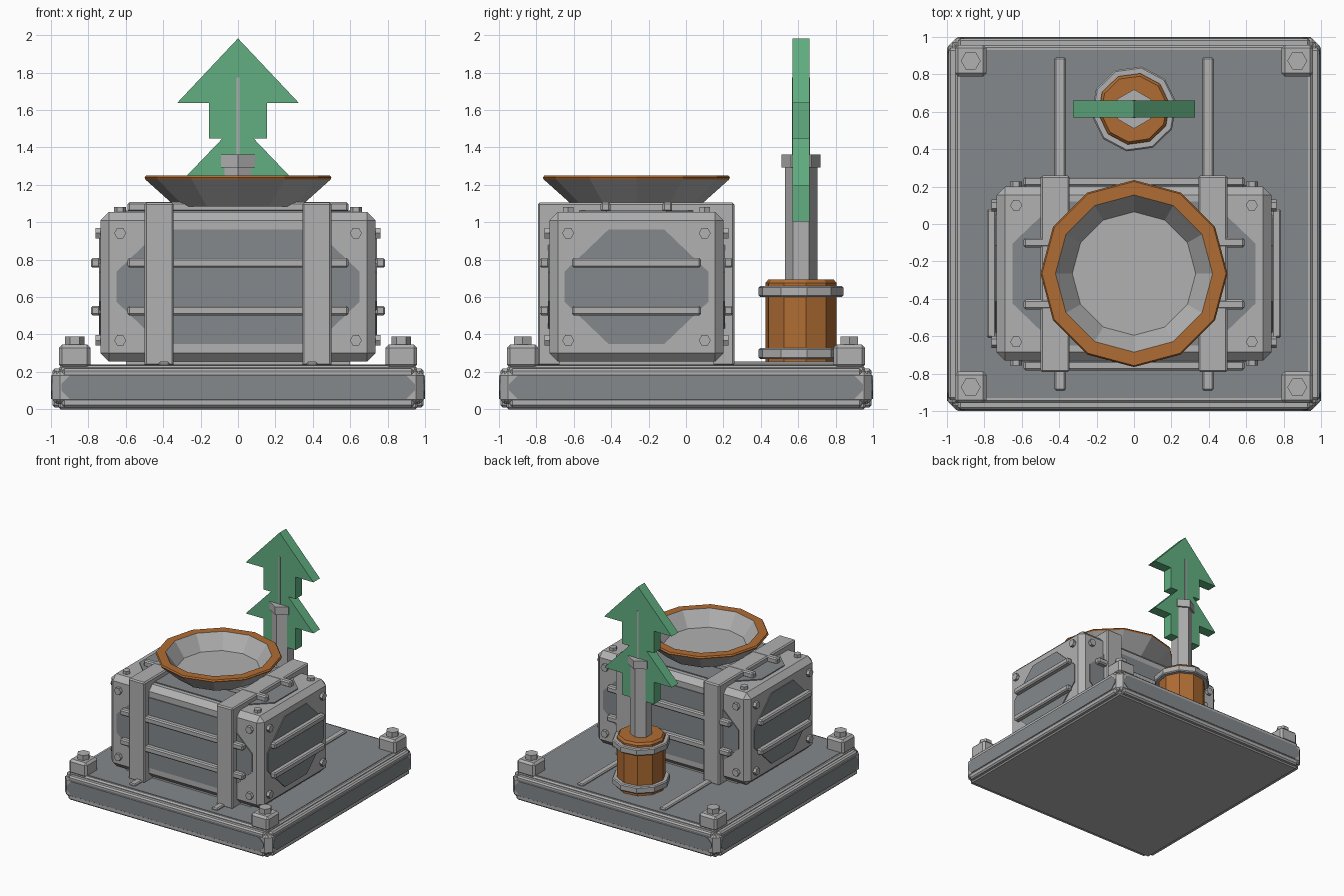
import bpy, bmesh, math
from mathutils import Matrix, Vector

if "Cube" in bpy.data.objects:
    bpy.data.objects.remove(bpy.data.objects["Cube"])


def mat(name, rgb):
    m = bpy.data.materials.new(name)
    m.diffuse_color = (*rgb, 1)
    m.use_nodes = True
    m.node_tree.nodes["Principled BSDF"].inputs["Base Color"].default_value = m.diffuse_color
    return m


GREY = mat("light grey", (0.44, 0.44, 0.44))
SLATE = mat("slate", (0.23, 0.25, 0.26))
ORANGE = mat("copper orange", (0.43, 0.15, 0.033))
GREEN = mat("green", (0.12, 0.43, 0.22))


def finish(bm, name, mats):
    bmesh.ops.recalc_face_normals(bm, faces=bm.faces)
    me = bpy.data.meshes.new(name)
    bm.to_mesh(me)
    bm.free()
    for m in mats:
        me.materials.append(m)
    ob = bpy.data.objects.new(name, me)
    bpy.context.collection.objects.link(ob)
    return ob


def box(name, lo, hi, m, bevel=0.0, mx=Matrix()):
    bm = bmesh.new()
    lo, hi = Vector(lo), Vector(hi)
    bmesh.ops.create_cube(bm, size=1, matrix=Matrix.Translation((lo + hi) / 2) @ Matrix.Diagonal((*(hi - lo), 1)))
    if bevel:
        bmesh.ops.bevel(bm, geom=bm.edges[:], offset=bevel, segments=1, affect='EDGES')
    bm.transform(mx)
    return finish(bm, name, [m])


def prism(name, pts, d0, d1, m, mx=Matrix()):
    """Extrude a 2D outline from depth d0 to d1 along local z."""
    bm = bmesh.new()
    f = bm.faces.new([bm.verts.new((x, y, d0)) for x, y in pts])
    r = bmesh.ops.extrude_face_region(bm, geom=[f])
    vs = [v for v in r["geom"] if isinstance(v, bmesh.types.BMVert)]
    bmesh.ops.translate(bm, verts=vs, vec=(0, 0, d1 - d0))
    bm.transform(mx)
    return finish(bm, name, [m])


def lathe(name, prof, n, mats, centre, turn=0.0, rule=None):
    """Revolve (radius, height) points; close first and last rings."""
    bm = bmesh.new()
    rings = [[bm.verts.new((centre[0] + r * math.cos(turn + math.tau * i / n),
                            centre[1] + r * math.sin(turn + math.tau * i / n), z))
              for i in range(n)] for r, z in prof]
    for k, (a, b) in enumerate(zip(rings, rings[1:])):
        for i in range(n):
            j = (i + 1) % n
            f = bm.faces.new((a[i], a[j], b[j], b[i]))
            f.material_index = rule(k) if rule else 0
    bm.faces.new(rings[0])
    bm.faces.new(rings[-1])
    return finish(bm, name, mats)


def cut_rect(w, h, cx, cy):
    return [(w, h - cy), (w - cx, h), (cx - w, h), (-w, h - cy),
            (-w, cy - h), (cx - w, -h), (w - cx, -h), (w, cy - h)]


def hexagon(cx, cy, r):
    return [(cx + r * math.cos(i * math.pi / 3), cy + r * math.sin(i * math.pi / 3)) for i in range(6)]


def side_matrix(i, centre):
    """Local x along the wall, y up, z outward; i = 0 is the front."""
    return Matrix.Translation(centre) @ Matrix.Rotation(i * math.pi / 2, 4, 'Z') @ Matrix.Rotation(math.pi / 2, 4, 'X')


# Base slab with dark deck and edge panels
box("base_foot", (-.96, -.96, 0), (.96, .96, .06), GREY, .012)
box("base_slab", (-.975, -.975, .02), (.975, .975, .212), GREY, .025)
box("base_rim", (-.955, -.955, .19), (.955, .955, .235), GREY, .012)
box("base_deck", (-.93, -.93, .228), (.93, .93, .239), SLATE)
for i in range(4):
    mx = side_matrix(i, (0, 0, .1175))
    box("base_edge_frame", (-.975, -.088, .9), (.975, .088, .995), GREY, .024, mx)
    box("base_edge_lip", (-.94, -.107, .9), (.94, .1, .992), GREY, .012, mx)
    prism("base_edge_panel", cut_rect(.945, .062, .045, .045), .99, 1.0, SLATE, mx)

# Corner blocks with hex bolts, and deck rails
for sx in (-1, 1):
    for sy in (-1, 1):
        x, y = sx * .873, sy * .873
        box("corner_block", (x - .085, y - .085, .22), (x + .085, y + .085, .345), GREY, .018)
        prism("corner_bolt", hexagon(x, y, .053), .34, .388, GREY)
    box("deck_rail", (sx * .395 - .029, -.89, .23), (sx * .395 + .029, .89, .255), GREY, .008)

# Machine housing
C = Vector((0, -.265, .655))
HX, HY, HZ = .735, .465, .4
box("housing", C - Vector((HX, HY, HZ)), C + Vector((HX, HY, HZ)), GREY, .045)
box("housing_foot", (-.6, -.68, .23), (.6, .15, .28), GREY)

# Each visible wall: raised rim, dark octagon, two bars and four bolts
walls = [(side_matrix(0, C), HX, HZ, HY), (side_matrix(1, C), HY, HZ, HX),
         (side_matrix(2, C), HX, HZ, HY), (side_matrix(3, C), HY, HZ, HX),
         (Matrix.Translation(C), HX, HY, HZ)]
for mx, w, h, d in walls:
    top = d == HZ
    pw = .65 if w == HX else .385
    ph = .385 if top else .305
    bar = .59 if w == HX else .345
    prism("wall_panel", cut_rect(pw, ph, .235, .225), d - .01, d + .008, SLATE, mx)
    off = .165 if top else .128
    for s in (-1, 1):
        box("wall_bar", (-bar, s * off - .026, d), (bar, s * off + .026, d + .052), GREY, .01, mx)
        for t in (-1, 1):
            bx = .63 if w == HX else .365
            by = .365 if top else .287
            prism("wall_bolt", hexagon(s * bx, t * by, .032), d - .01, d + .026, GREY, mx)

# Two straps around the housing
for s in (-1, 1):
    box("strap", (s * .422 - .078, -.792, .232), (s * .422 + .078, .258, 1.105), GREY, .01)

# Open dish with copper rim
lathe("dish", [(.335, 1.085), (.495, 1.228), (.5, 1.238), (.492, 1.25), (.42, 1.25), (.33, 1.125)],
      12, [GREY, ORANGE], (0, -.265), 0, lambda k: 1 if k in (1, 2, 3) else 0)

# Copper drum with clamp rings, and its pipe
P = (0, .615)
T = math.radians(80)
lathe("drum", [(.193, .235), (.193, .675), (.178, .693)], 10, [ORANGE], P, T)
for z in (.27, .6):
    lathe("drum_ring", [(.222, z), (.23, z + .008), (.23, z + .05), (.222, z + .058)], 10, [GREY], P, T)
lathe("pipe", [(.087, .68), (.087, 1.3)], 6, [GREY], P, math.pi / 2)
lathe("pipe_cap", [(.105, 1.293), (.105, 1.362)], 6, [GREY], P, math.pi / 2)

# Stacked up-arrows with thin supporting plate
A = side_matrix(0, (P[0], P[1], 0))
for tip, base, foot in ((1.535, 1.195, 1.005), (1.983, 1.638, 1.448)):
    half = [(.325, base), (.155, base), (.155, foot)]
    pts = [(0, tip)] + half + [(-x, z) for x, z in reversed(half)]
    prism("up_arrow", pts, -.045, .045, GREEN, A)
box("arrow_plate", (-.008, P[1] - .049, 1.35), (.008, P[1] + .049, 1.775), GREY)
